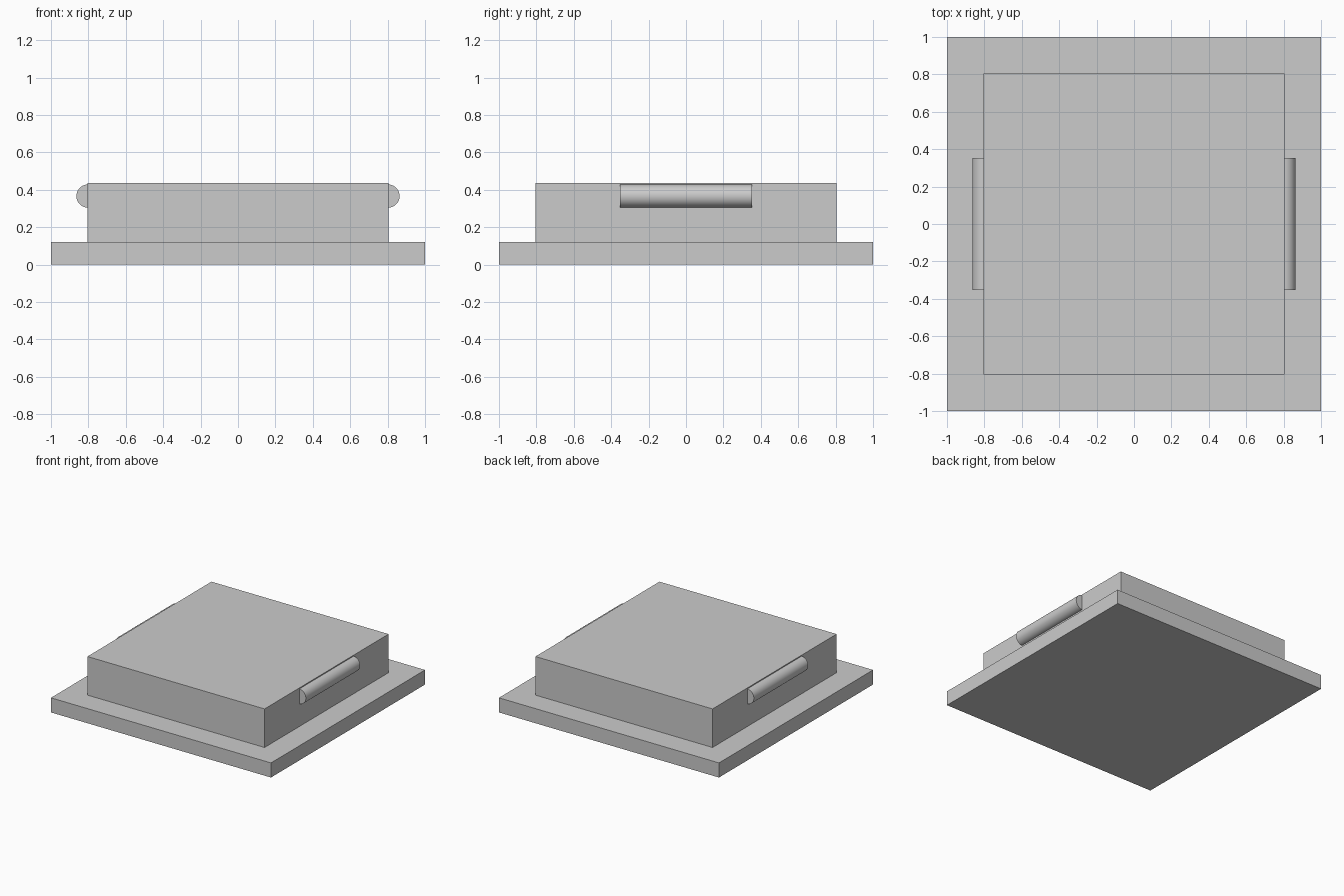
import bpy
import math

cube = bpy.data.objects.get("Cube")
if cube:
    bpy.data.objects.remove(cube, do_unlink=True)

GREY = (0.6, 0.6, 0.6, 1.0)
grey = bpy.data.materials.new("plain grey")
grey.use_nodes = True
grey.diffuse_color = GREY
grey.node_tree.nodes["Principled BSDF"].inputs["Base Color"].default_value = GREY


def add_box(name, width, bottom, top):
    """Square box centred on the z axis."""
    bpy.ops.mesh.primitive_cube_add(size=1, location=(0, 0, (bottom + top) / 2))
    box = bpy.context.object
    box.name = name
    box.scale = (width, width, top - bottom)
    bpy.ops.object.transform_apply(location=False, rotation=False, scale=True)
    box.data.materials.append(grey)


def add_handle(name, side):
    """Round bar lying along y, half sunk into the side of the block."""
    bpy.ops.mesh.primitive_cylinder_add(
        vertices=48, radius=0.062, depth=0.705,
        location=(side * 0.802, 0, 0.367), rotation=(math.pi / 2, 0, 0))
    handle = bpy.context.object
    handle.name = name
    handle.data.materials.append(grey)
    bpy.ops.object.shade_smooth_by_angle(angle=math.radians(35))


# Wide base slab with the raised block on top
add_box("base_slab", 2.0, 0.0, 0.12)
add_box("raised_block", 1.61, 0.12, 0.437)

# Side grips
add_handle("left_handle", 1)
add_handle("right_handle", -1)
